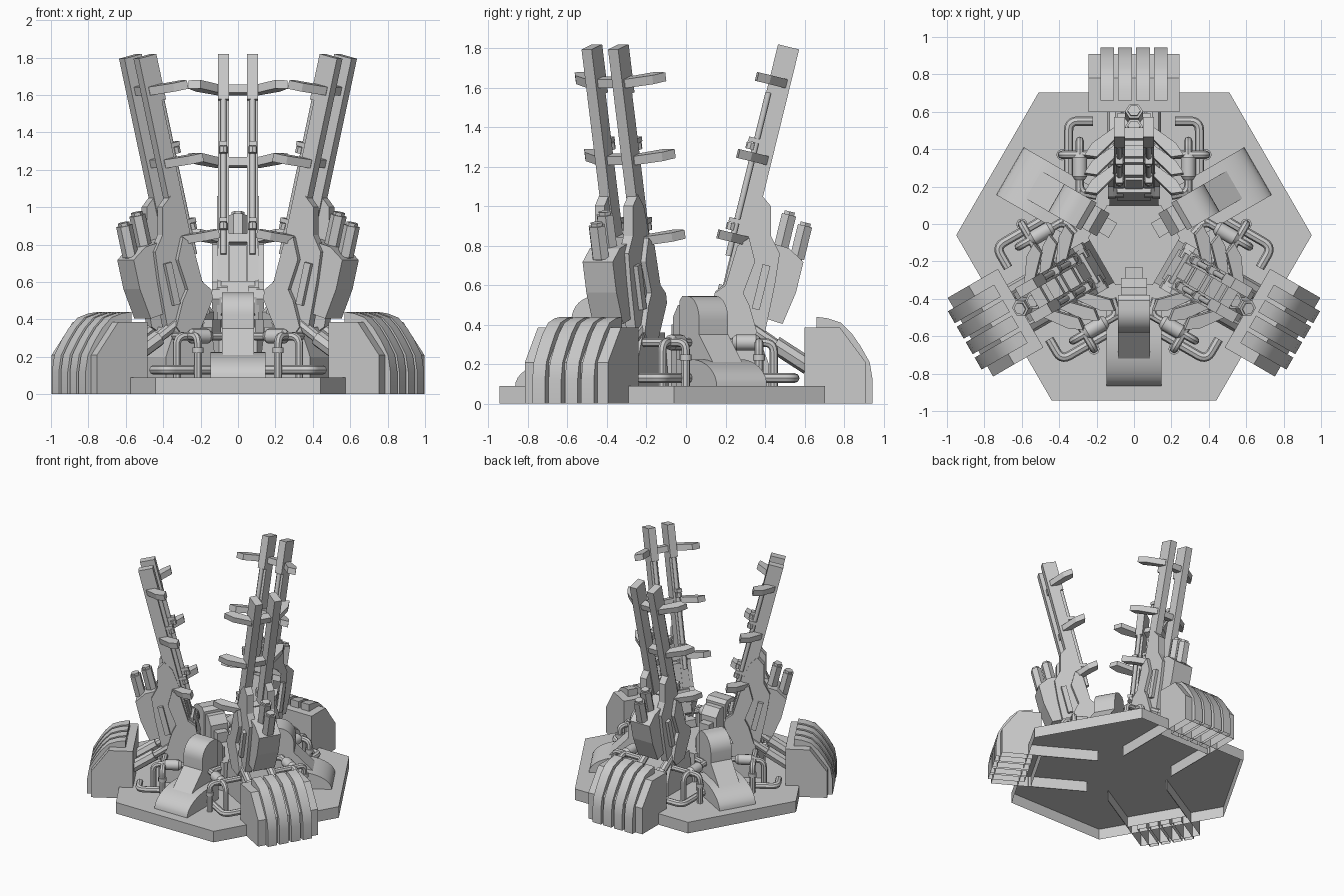
import bpy, bmesh, math
from mathutils import Matrix, Vector

if "Cube" in bpy.data.objects:
    bpy.data.objects.remove(bpy.data.objects["Cube"])

# Three-fold symmetric: every part is made once in the (tangent, radial, z) frame of
# the rear arm, then placed at three angles round the axis at y = -0.1.
CENTRE = Matrix.Translation((0, -0.1, 0))
LEAN = Matrix.Translation((0, 0.566, 1.82)) @ Matrix.Rotation(-math.radians(13.8), 4, 'X')
ID = Matrix.Identity(4)


def place(name, bm, turn=0, mirror=False, smooth=False, count=3):
    if mirror:
        dup = bmesh.ops.duplicate(bm, geom=bm.verts[:] + bm.edges[:] + bm.faces[:])['geom']
        for v in dup:
            if isinstance(v, bmesh.types.BMVert):
                v.co.x *= -1
    bmesh.ops.recalc_face_normals(bm, faces=bm.faces[:])
    me = bpy.data.meshes.new(name)
    bm.to_mesh(me)
    bm.free()
    if smooth:
        for p in me.polygons:
            p.use_smooth = True
        me.set_sharp_from_angle(angle=math.radians(35))
    for i in range(count):
        ob = bpy.data.objects.new(f"{name}_{i + 1}", me)
        bpy.context.collection.objects.link(ob)
        ob.matrix_world = CENTRE @ Matrix.Rotation(math.radians(turn + 120 * i), 4, 'Z')


def prism(bm, pts, a, b, axis='v', mat=ID, open_bottom=False):
    """Extrude a profile: (r, z) points along v, or (v, r) points along z."""
    f = (lambda p, t: (t, p[0], p[1])) if axis == 'v' else (lambda p, t: (p[0], p[1], t))
    lo = [bm.verts.new(mat @ Vector(f(p, a))) for p in pts]
    hi = [bm.verts.new(mat @ Vector(f(p, b))) for p in pts]
    n = len(pts)
    faces = [bm.faces.new(lo), bm.faces.new(hi)]
    faces += [bm.faces.new((lo[i], lo[(i + 1) % n], hi[(i + 1) % n], hi[i])) for i in range(n)]
    if open_bottom:
        dead = [g for g in faces if all(abs(v.co.z) < 1e-5 for v in g.verts)]
        bmesh.ops.delete(bm, geom=dead, context='FACES_ONLY')


def box(bm, v, r, z, mat=ID):
    prism(bm, [(r[0], z[0]), (r[1], z[0]), (r[1], z[1]), (r[0], z[1])], v[0], v[1], mat=mat)


def rod(bm, p, q, r1, r2=None, seg=12, mat=ID):
    p, q = mat @ Vector(p), mat @ Vector(q)
    m = Matrix.Translation((p + q) / 2) @ (q - p).to_track_quat('Z', 'Y').to_matrix().to_4x4()
    bmesh.ops.create_cone(bm, cap_ends=True, segments=seg, radius1=r1,
                          radius2=r1 if r2 is None else r2, depth=(q - p).length, matrix=m)


def pipe(bm, pts, rad, bend=0.05):
    """Round pipe along a path with rounded corners."""
    pts = [Vector(p) for p in pts]
    path = [pts[0]]
    for a, b, c in zip(pts, pts[1:], pts[2:]):
        s, e = b + (a - b).normalized() * bend, b + (c - b).normalized() * bend
        for k in range(6):
            t = k / 5
            path.append(s * (1 - t) ** 2 + b * 2 * t * (1 - t) + e * t * t)
    path.append(pts[-1])
    cu = bpy.data.curves.new("pipe_path", 'CURVE')
    cu.dimensions, cu.bevel_depth, cu.bevel_resolution, cu.use_fill_caps = '3D', rad, 2, True
    sp = cu.splines.new('POLY')
    sp.points.add(len(path) - 1)
    for s, p in zip(sp.points, path):
        s.co = (*p, 1)
    ob = bpy.data.objects.new("pipe_path", cu)
    bpy.context.collection.objects.link(ob)
    me = bpy.data.meshes.new_from_object(ob.evaluated_get(bpy.context.evaluated_depsgraph_get()))
    bm.from_mesh(me)
    bpy.data.objects.remove(ob)
    bpy.data.meshes.remove(me)


def three_sided(half, r):
    """Triangle with cut corners: three flats of the given half width at radius r."""
    out = []
    for k in range(3):
        R = Matrix.Rotation(math.radians(120 * k), 3, 'Z')
        out += [(R @ Vector((x, r, 0))).to_2d() for x in (half, -half)]
    return out


# Base plate: six-sided shell, open below
bm = bmesh.new()
prism(bm, three_sided(0.51, 0.803), 0, 0.09, 'z', open_bottom=True)
place("base_plate", bm, count=1)

# Central hub
bm = bmesh.new()
prism(bm, three_sided(0.145, 0.2), 0.09, 0.32, 'z')
place("hub", bm, count=1)

# Foot block with webs under the plate
bm = bmesh.new()
prism(bm, [(0.7, 0), (0.7, 0.385), (0.88, 0.385), (1.01, 0.21), (1.01, 0)], -0.243, 0.243, open_bottom=True)
place("foot_block", bm)
bm = bmesh.new()
box(bm, (0.238, 0.243), (0.26, 0.72), (0, 0.089))
place("under_web", bm, mirror=True)

# Four curved ribs over each foot
bm = bmesh.new()
for c in (0.048, 0.143):
    prism(bm, [(0.76, 0), (0.76, 0.44), (0.82, 0.432), (0.885, 0.41), (0.94, 0.355), (0.985, 0.29),
               (1.03, 0.21), (1.045, 0.12), (1.045, 0)], c - 0.037, c + 0.037, open_bottom=True)
place("foot_rib", bm, mirror=True, smooth=True)

# Leaning twin rails
bm = bmesh.new()
box(bm, (0.048, 0.107), (0, 0.11), (-0.25, 0), LEAN)
box(bm, (0.048, 0.107), (0.025, 0.11), (-1.38, -0.25), LEAN)
place("rail", bm, mirror=True)

# Rods and clamps on the rail faces
bm = bmesh.new()
rod(bm, (0.078, 0.012, -1.1), (0.078, 0.012, -0.25), 0.016, mat=LEAN)
for l in (-0.5, -0.92):
    box(bm, (0.06, 0.1), (-0.03, 0.05), (l - 0.012, l + 0.012), LEAN)
    rod(bm, (0.078, -0.012, l - 0.05), (0.078, -0.012, l - 0.015), 0.024, seg=8, mat=LEAN)
place("rail_rod", bm, mirror=True, smooth=True)

# Swept cross fins
half = [(0.11, 0.09), (0.225, 0.005), (0.265, -0.06), (0.2, -0.07), (0.1, 0.03)]
bm = bmesh.new()
for l in (-0.185, -0.586, -1.006):
    prism(bm, half + [(-v, s) for v, s in reversed(half)], l - 0.022, l + 0.024, 'z', LEAN)
place("cross_fin", bm)

# Tower body between the rails
bm = bmesh.new()
box(bm, (-0.045, 0.045), (0.02, 0.2), (-1.48, -1.05), LEAN)
box(bm, (-0.09, 0.09), (0.0, 0.2), (-1.43, -1.25), LEAN)
place("tower_core", bm)

# Web plates backing the rails, with wider stepped boots
bm = bmesh.new()
prism(bm, [(0.36, 0.84), (0.42, 1.0), (0.48, 1.06), (0.53, 1.0), (0.53, 0.85), (0.575, 0.76), (0.55, 0.6),
           (0.5, 0.36), (0.42, 0.31), (0.27, 0.4), (0.24, 0.52), (0.25, 0.57), (0.3, 0.61)], 0.056, 0.112)
prism(bm, [(0.36, 0.8), (0.42, 0.84), (0.45, 0.72), (0.39, 0.56), (0.42, 0.5), (0.46, 0.36), (0.42, 0.31),
           (0.32, 0.33), (0.235, 0.51), (0.245, 0.56), (0.3, 0.6)], 0.1, 0.14)
place("rail_web", bm, mirror=True)

# Rear housing with two upright canisters
bm = bmesh.new()
prism(bm, [(0.1, -1.35), (0.1, -0.98), (0.3, -0.99), (0.388, -1.04), (0.388, -1.2), (0.36, -1.37)],
      -0.088, 0.088, mat=LEAN)
box(bm, (-0.137, 0.137), (0.19, 0.23), (-1.33, -1.1), LEAN)
place("rear_housing", bm)


def six(k):
    return [(0.048 * k * math.cos(a), 0.037 * k * math.sin(a) * 1.15) for a in (math.pi / 3 * i for i in range(6))]


bm = bmesh.new()
for s, l in ((0.262, -0.83), (0.354, -0.865)):
    at = LEAN @ Matrix.Translation((0, s - 0.002, l))
    prism(bm, six(1), -0.165, 0.005, 'z', at)
    prism(bm, six(0.72), 0.005, 0.022, 'z', at)
    prism(bm, six(0.72), -0.25, -0.165, 'z', at)
place("canister", bm)

# Braces from tower to foot
bm = bmesh.new()
rod(bm, (0.1, 0.42, 0.39), (0.1, 0.58, 0.28), 0.03, seg=8)
rod(bm, (0.1, 0.55, 0.3), (0.1, 0.72, 0.19), 0.045, seg=8)
place("foot_brace", bm, mirror=True)
bm = bmesh.new()
prism(bm, [(0.2, 0.09), (0.24, 0.36), (0.46, 0.36), (0.52, 0.2), (0.52, 0.09)], -0.13, 0.13)
place("tower_base", bm)

# Curved cowls between the arms
arc = [(0.36 + 0.12 * math.sin(a), 0.425 + 0.12 * math.cos(a)) for a in (math.pi / 16 * k for k in range(9))]
bm = bmesh.new()
prism(bm, [(0.28, 0.09), (0.28, 0.52), (0.31, 0.545)] + arc + [(0.48, 0.35), (0.63, 0.2), (0.63, 0.09)],
      -0.085, 0.085)
place("cowl", bm, turn=180, smooth=True)
toe = [(0.5 + 0.265 * math.sin(a), 0.09 + 0.135 * math.cos(a)) for a in (math.pi / 20 * k for k in range(11))]
bm = bmesh.new()
prism(bm, [(0.36, 0.09), (0.36, 0.225)] + toe, -0.147, 0.147)
place("cowl_toe", bm, turn=180, smooth=True)
bm = bmesh.new()
box(bm, (-0.045, 0.045), (0.13, 0.2), (0.2, 0.4))
prism(bm, [(0.19, 0.2), (0.19, 0.44), (0.24, 0.5), (0.29, 0.5), (0.29, 0.2)], -0.07, 0.07)
place("cowl_block", bm, turn=180)

# Pipework with valve capsules
bm = bmesh.new()
pipe(bm, [(0.22, 0.65, 0.13), (0.35, 0.65, 0.13), (0.35, 0.36, 0.13)], 0.025)
pipe(bm, [(0.29, 0.27, 0.31), (0.29, 0.545, 0.31), (0.29, 0.545, 0.09)], 0.022)
pipe(bm, [(0.14, 0.47, 0.31), (0.385, 0.47, 0.31), (0.385, 0.47, 0.09)], 0.022, 0.04)
pipe(bm, [(0.29, 0.36, 0.31), (0.29, 0.27, 0.31), (0.2, 0.25, 0.31)], 0.022, 0.04)
place("pipe", bm, mirror=True, smooth=True)
bm = bmesh.new()
rod(bm, (0.29, 0.355, 0.31), (0.29, 0.455, 0.31), 0.04)
rod(bm, (0.29, 0.455, 0.31), (0.29, 0.475, 0.31), 0.04, 0.026)
rod(bm, (0.29, 0.355, 0.31), (0.29, 0.335, 0.31), 0.04, 0.026)
rod(bm, (0.385, 0.47, 0.22), (0.385, 0.47, 0.25), 0.03)
place("valve", bm, mirror=True, smooth=True)
